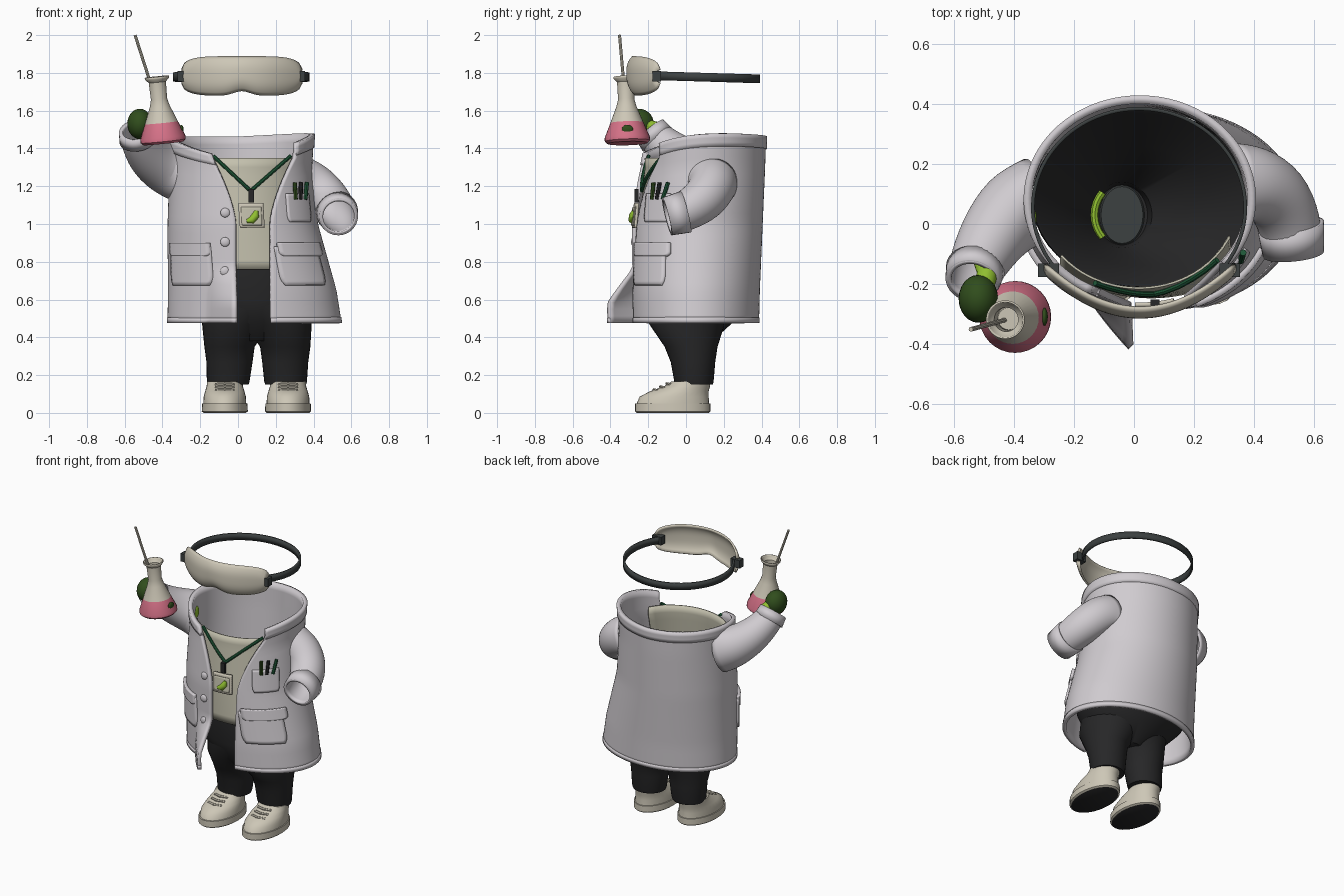
import bpy, math
from mathutils import Vector

cube = bpy.data.objects.get("Cube")
if cube:
    bpy.data.objects.remove(cube)
parts = []


def material(name, *rgb):
    m = bpy.data.materials.new(name)
    m.use_nodes = True
    m.diffuse_color = (*rgb, 1)
    m.node_tree.nodes["Principled BSDF"].inputs["Base Color"].default_value = (*rgb, 1)
    return m


WHITE = material("coat white", .63, .6, .63)
CREAM = material("cream", .61, .57, .47)
SHIRT = material("shirt beige", .55, .53, .42)
BLACK = material("trouser black", .02, .02, .021)
GREY = material("strap grey", .045, .052, .052)
PINK = material("pink liquid", .68, .17, .25)
GREEN = material("dark green", .03, .075, .012)
LIME = material("lime green", .28, .52, .03)
RIBBON = material("ribbon green", .014, .1, .04)


def make(name, verts, faces, mat, thick=0, smooth=0):
    me = bpy.data.meshes.new(name)
    me.from_pydata([tuple(v) for v in verts], [], faces)
    me.materials.append(mat)
    ob = bpy.data.objects.new(name, me)
    bpy.context.collection.objects.link(ob)
    if smooth:
        ob.modifiers.new("Smooth", 'SUBSURF').levels = smooth
        ob.modifiers["Smooth"].render_levels = smooth
    if thick:
        s = ob.modifiers.new("Thickness", 'SOLIDIFY')
        s.thickness, s.offset = thick, 0
    parts.append(ob)
    return ob


def sheet(name, f, nu, nv, mat, thick):
    """Curved sheet sampled from f(u, v)."""
    verts = [f(i / nu, j / nv) for j in range(nv + 1) for i in range(nu + 1)]
    w = nu + 1
    faces = [(j * w + i, j * w + i + 1, (j + 1) * w + i + 1, (j + 1) * w + i)
             for j in range(nv) for i in range(nu)]
    return make(name, verts, faces, mat, thick)


def rings(name, loops, mat, caps=(True, True), **kw):
    """Skin equal rings of points into a closed wall."""
    n = len(loops[0])
    faces = [(k * n + i, k * n + (i + 1) % n, (k + 1) * n + (i + 1) % n, (k + 1) * n + i)
             for k in range(len(loops) - 1) for i in range(n)]
    if caps[0]:
        faces.append(tuple(reversed(range(n))))
    if caps[1]:
        faces.append(tuple(range((len(loops) - 1) * n, len(loops) * n)))
    return make(name, [p for l in loops for p in l], faces, mat, **kw)


def loft(name, sections, mat, n=32, **kw):
    """Stack of level ellipses: cx, cy, z, rx, ry."""
    return rings(name, [[(cx + rx * math.cos(t * math.tau / n), cy + ry * math.sin(t * math.tau / n), z)
                         for t in range(n)] for cx, cy, z, rx, ry in sections], mat, **kw)


def tube(name, path, radii, mat, n=16, **kw):
    path = [Vector(p) for p in path]
    loops, side, old = [], None, None
    for k, p in enumerate(path):
        d = (path[min(k + 1, len(path) - 1)] - path[max(k - 1, 0)]).normalized()
        side = d.orthogonal().normalized() if old is None else old.rotation_difference(d) @ side
        old = d
        up = d.cross(side)
        r = radii[k] if isinstance(radii, (list, tuple)) else radii
        loops.append([p + r * (side * math.cos(t * math.tau / n) + up * math.sin(t * math.tau / n))
                      for t in range(n)])
    return rings(name, loops, mat, **kw)


def ball(name, loc, size, mat):
    bpy.ops.mesh.primitive_uv_sphere_add(segments=24, ring_count=14, radius=1, location=loc)
    ob = bpy.context.object
    ob.name, ob.scale = name, size
    ob.data.materials.append(mat)
    parts.append(ob)


def box(name, loc, size, mat):
    bpy.ops.mesh.primitive_cube_add(size=1, location=loc)
    ob = bpy.context.object
    ob.name, ob.scale = name, size
    ob.data.materials.append(mat)
    parts.append(ob)


# Body shape: z, cx, rx, cy, ry
BODY = [(.45, .09, .452, .05, .325), (.65, .075, .435, .05, .33), (1, .025, .387, .06, .335),
        (1.3, .015, .367, .08, .328), (1.5, .02, .372, .082, .332)]


def body(z):
    for a, b in zip(BODY, BODY[1:]):
        if z <= b[0] or b is BODY[-1]:
            t = (z - a[0]) / (b[0] - a[0])
            return [p + (q - p) * t for p, q in zip(a[1:], b[1:])]


def surf(a, z, off=0):
    cx, rx, cy, ry = body(z)
    return Vector((cx + (rx + off) * math.sin(a), cy - (ry + off) * math.cos(a), z))


def angle(x, z):
    cx, rx, _, _ = body(z)
    return math.asin(max(-1, min(1, (x - cx) / rx)))


def on_front(x, z, off=0):
    return surf(angle(x, z), z, off)


# Lab coat, open at the front, with one swinging front corner
def coat_angle(u, z):
    s = max(0, min(1, (z - 1) / .36)) ** 1.5 * .13
    a, b = angle(.17 + s, z), angle(-.01 - s, z) + math.tau
    return a + (b - a) * u


def coat_point(u, v, off=0):
    top = surf(coat_angle(u, 1.36), 1.42)
    high = 1.46 - .09 * ((.42 - top.y) / .64) ** 4 + .05 * max(0, top.x)
    z = .475 + v * (high - .475)
    p = surf(coat_angle(u, z), z, off)
    p.y -= .14 * max(0, 1 - (1 - u) / .06) * max(0, min(1, (.76 - z) / .18))
    return p


sheet("lab_coat", coat_point, 120, 24, WHITE, .022)
sheet("coat_collar", lambda u, v: coat_point(u, .935 + .068 * v, .004), 96, 3, WHITE, .026)
sheet("coat_hem", lambda u, v: coat_point(u, .03 * v, .002), 120, 1, WHITE, .024)

# Shirt front
sheet("shirt_front", lambda u, v: on_front(-.27 + .62 * u, .76 + .59 * v, -.034), 24, 12, SHIRT, .008)


# Pockets with flaps, buttons
def patch(name, x0, x1, z0, z1, off, mat, thick, round_off=.14):
    a, b = angle(x0, (z0 + z1) / 2), angle(x1, (z0 + z1) / 2)

    def f(u, v):
        w = 1 - round_off * max(0, 1 - v / .25) ** 2
        return surf((a + b) / 2 + (b - a) * (u - .5) * w, z0 + (z1 - z0) * v, off)
    return sheet(name, f, 12, 10, mat, thick)


for side, x0, x1 in (("right", -.335, -.13), ("left", .205, .425)):
    patch(side + "_hip_pocket", x0, x1, .675, .88, .012, WHITE, .024)
    patch(side + "_pocket_flap", x0, x1 - .008, .83, .9, .018, WHITE, .026)
patch("chest_pocket", .25, .365, 1.01, 1.16, .012, WHITE, .018)
for k in range(3):
    z = .75 + .155 * k
    ball("coat_button", on_front(-.065, z, .014), (.025, .012, .025), WHITE)
    x = .29 + .024 * k
    tube("pocket_pen", [on_front(x, 1.13, .022), on_front(x + .006 * (k - 1), 1.22, .024)],
         .011, (GREEN, BLACK, RIBBON)[k], n=8)

# Lanyard and badge
for x, z in ((-.14, 1.36), (.295, 1.36)):
    tube("lanyard", [on_front(x + (.07 - x) * t / 5, z + (1.175 - z) * t / 5, -.022) for t in range(6)],
         .01, RIBBON, n=8)
box("lanyard_clip", on_front(.07, 1.15, .004), (.03, .02, .07), BLACK)
patch("badge", .005, .135, .98, 1.11, .004, CREAM, .014, .05)
patch("badge_card", .018, .122, .993, 1.09, .014, SHIRT, .006, .05)
tube("badge_picture", [on_front(x, z, .015) for x, z in ((.045, 1.015), (.07, 1.02), (.09, 1.045), (.095, 1.07))],
     [.01, .02, .021, .01], LIME, n=10)


# Sleeves, with the shoulder end fitted to the coat wall
def sleeve(side, path, radii):
    ob = tube(side + "_sleeve", path, radii, WHITE, caps=(False, False), thick=.014, smooth=2)
    for v in ob.data.vertices:
        cx, rx, cy, ry = body(v.co.z)
        d = math.hypot((v.co.x - cx) / rx, (v.co.y - cy) / ry)
        if d < 1:
            v.co.x, v.co.y = cx + (v.co.x - cx) / d, cy + (v.co.y - cy) / d
    tube(side + "_cuff", path[-2:], [r + .003 for r in radii[-2:]], WHITE, n=32, caps=(False, False), thick=.016)


sleeve("right", [(-.325, .07, 1.28), (-.4, .05, 1.305), (-.48, -.05, 1.36), (-.53, -.15, 1.445),
                 (-.54, -.19, 1.495)], [.15, .135, .11, .088, .08])
sleeve("left", [(.33, .14, 1.23), (.4, .14, 1.2), (.475, .1, 1.13), (.523, 0, 1.065), (.533, -.1, 1.04)],
       [.125, .122, .115, .102, .092])

# Raised hand, with a fingertip on the far side of the flask, and the bare shoulder
tube("wrist", [(-.5, -.13, 1.45), (-.49, -.165, 1.51), (-.51, -.24, 1.53)], .035, LIME)
ball("right_hand", (-.52, -.25, 1.53), (.066, .08, .08), GREEN)
ball("fingertip", (-.3, -.31, 1.5), (.012, .03, .025), GREEN)
ball("right_shoulder", (-.337, .02, 1.32), (.012, .03, .04), LIME)

# Flask with liquid and stirring rod
base, neck = Vector((-.395, -.31, 1.43)), Vector((-.43, -.32, 1.78))
profile = [(0, .105), (.03, .117), (.08, .117), (.3, .085), (.55, .05), (.66, .04), (.92, .043), (.97, .06), (1, .062)]
flask = tube("flask", [base.lerp(neck, t) for t, r in profile], [r for t, r in profile], CREAM, n=32,
             caps=(True, False), thick=.006)
flask.data.materials.append(PINK)
for f in flask.data.polygons:
    f.material_index = int(f.center.z < 1.53)
tube("flask_inside", [base.lerp(neck, t) for t in (.6, .64)], .038, CREAM, n=24)
tube("stirring_rod", [(-.41, -.315, 1.58), (-.545, -.352, 2)], .008, CREAM, n=8)

# Trousers: legs, hips, and the dark lining rising inside the coat
for side, a, b, c in (("right", -.052, -.045, -.01), ("left", .252, .25, .21)):
    loft(side + "_trouser_leg", [(a, .042, .15, .108, .1), (a, .042, .165, .113, .104), (b, .037, .27, .122, .118),
                                 (b, .027, .35, .133, .14), (c, .005, .47, .18, .2), (.09, .03, .62, .3, .25)], BLACK)
loft("trouser_hips", [(.095, .02, .38, .1, .12), (.09, .03, .48, .27, .22), (.08, .055, .6, .37, .28),
                      (.05, .075, .78, .39, .293), (.023, .085, 1.03, .362, .295), (.022, .085, 1.02, .352, .285),
                      (.01, .06, .85, .25, .2), (-.04, .03, .72, .1, .11), (-.04, .03, .66, .085, .1)],
     BLACK, n=48)
loft("lining_floor", [(-.04, .03, .66, .075, .1), (-.04, .03, .67, .07, .095)], GREY)
tube("lining_edge", [(-.04 - .092 * math.cos(t * .2), .03 + .105 * math.sin(t * .2), .725) for t in range(-4, 5)],
     .013, LIME, n=8)

# Shoes
for side, x in (("right", -.07), ("left", .265)):
    sole = loft(side + "_sole", [(x, -.07, 0, .112, .19), (x, -.07, .008, .122, .2), (x, -.07, .05, .12, .2)], CREAM)
    sole.data.materials.append(BLACK)
    for f in sole.data.polygons:
        f.material_index = int(f.normal.z < -.9)
    loft(side + "_shoe", [(x, -.07, .045, .114, .193), (x, -.063, .085, .112, .183), (x, -.035, .115, .104, .155),
                          (x, .005, .14, .096, .122), (x, .025, .165, .094, .104)], CREAM)
    for k in range(3):
        y, z = -.17 + .034 * k, .123 + .016 * k
        tube("shoe_lace", [(x - .05, y + .018, z - .004), (x, y, z), (x + .05, y + .018, z - .004)],
             .008, CREAM, n=6)


# Floating goggles and strap
def goggle(u, v):
    u = 2 * u - 1
    full = math.sqrt(max(0, 1 - abs(u) ** 5))
    top = 1.785 + .035 + .065 * full
    low = 1.775 - .03 - .063 * full + .025 * math.exp(-(u / .2) ** 2)
    return Vector((.02 + .315 * u, -.31 + .145 * u * u + .03 * abs(2 * v - 1) ** 3, low + (top - low) * v))


def strap(u, v):
    a = math.radians(50 + 260 * u)
    y = .055 - .33 * math.cos(a)
    return Vector((.017 + .355 * math.sin(a), y, 1.757 - .03 * y + .046 * v))


sheet("goggle_lens", goggle, 40, 12, CREAM, .012)
sheet("goggle_strap", strap, 64, 1, GREY, .012)
for x in (-.285, .32):
    box("strap_clip", (x, -.155, 1.782), (.07, .045, .055), GREY)

# Smooth shading with sharp edges kept
bpy.ops.object.select_all(action='DESELECT')
for ob in parts:
    ob.select_set(True)
bpy.context.view_layer.objects.active = parts[0]
bpy.ops.object.shade_smooth_by_angle(angle=math.radians(40))
